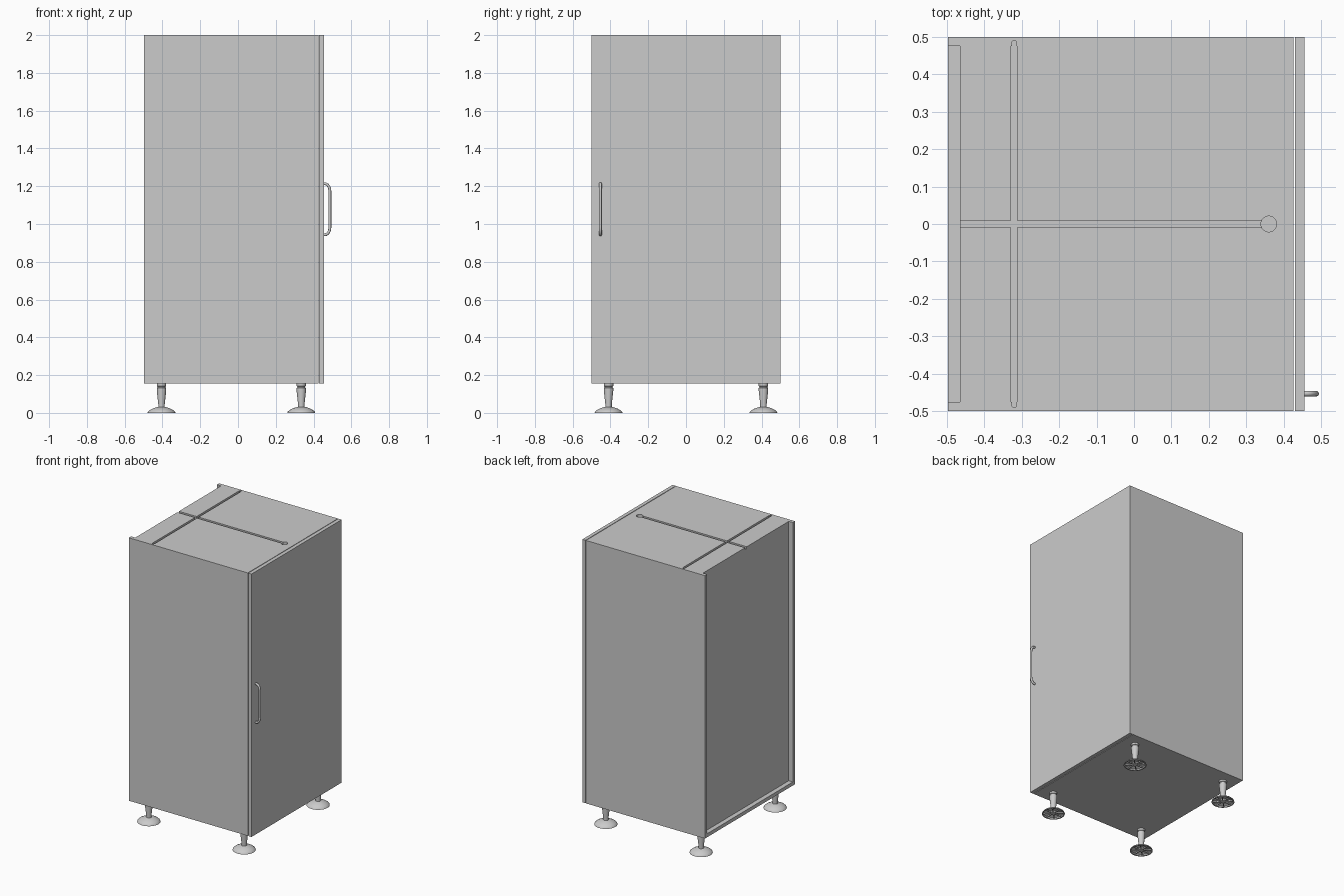
import bpy, bmesh, math
from mathutils import Matrix, Vector

if "Cube" in bpy.data.objects:
    bpy.data.objects.remove(bpy.data.objects["Cube"])


def finish(name, bm, smooth=False):
    bmesh.ops.recalc_face_normals(bm, faces=bm.faces)
    me = bpy.data.meshes.new(name)
    bm.to_mesh(me)
    bm.free()
    ob = bpy.data.objects.new(name, me)
    bpy.context.collection.objects.link(ob)
    if smooth:
        bpy.ops.object.select_all(action='DESELECT')
        ob.select_set(True)
        bpy.context.view_layer.objects.active = ob
        bpy.ops.object.shade_smooth_by_angle(angle=math.radians(35))
    return ob


def add_box(bm, lo, hi, rot=None):
    lo, hi = Vector(lo), Vector(hi)
    m = Matrix.Translation((lo + hi) / 2) @ Matrix.Diagonal((*(hi - lo), 1))
    bmesh.ops.create_cube(bm, size=1, matrix=(rot @ m) if rot else m)


def box(name, lo, hi):
    bm = bmesh.new()
    add_box(bm, lo, hi)
    return finish(name, bm)


def cylinder(name, r, x, y, z0, z1, seg=32):
    bm = bmesh.new()
    bmesh.ops.create_cone(bm, cap_ends=True, segments=seg, radius1=r, radius2=r, depth=z1 - z0,
                          matrix=Matrix.Translation((x, y, (z0 + z1) / 2)))
    return finish(name, bm)


def cut(ob, cutters):
    for c in cutters:
        c.hide_render = True
        c.hide_set(True)
        m = ob.modifiers.new("cut", 'BOOLEAN')
        m.operation, m.solver, m.object = 'DIFFERENCE', 'EXACT', c


T = 0.025                      # panel thickness
BACK, FRONT = -0.497, 0.426    # carcass depth range
REC = -0.465                   # recessed back panel face
Z0, Z1 = 0.155, 2.0

# Carcass panels
box("bottom_panel", (BACK, -0.5, Z0), (FRONT, 0.5, Z0 + T))
top = box("top_panel", (REC, -0.5 + T, Z1 - T), (FRONT, 0.5 - T, Z1))
box("back_panel", (REC, -0.5 + T, Z0 + T), (REC + 0.015, 0.5 - T, Z1 - T))
sides = {s: box(n, (BACK, min(s * 0.5, s * (0.5 - T)), Z0 + T),
                (FRONT, max(s * 0.5, s * (0.5 - T)), Z1))
         for s, n in ((-1, "left_side_panel"), (1, "right_side_panel"))}

# Cable channels recessed in the top
D = 0.014
cross = box("cross_channel_cutter", (-0.328, -0.6, Z1 - D), (-0.312, 0.6, Z1 + 0.05))
long = box("long_channel_cutter", (-0.6, -0.009, Z1 - D), (0.36, 0.009, Z1 + 0.05))
hole = cylinder("cable_hole_cutter", 0.021, 0.36, 0, Z1 - 0.019, Z1 + 0.05)
cut(top, [cross, long, hole])
for s, panel in sides.items():
    y0, y1 = sorted((s * 0.46, s * 0.484))
    slot = box("side_slot_cutter", (-0.326, y0, Z1 - D), (-0.314, y1, Z1 + 0.05))
    tip = cylinder("slot_tip_cutter", 0.006, -0.32, s * 0.484, Z1 - D, Z1 + 0.05, 20)
    cut(panel, [slot, tip])

# Door
box("door", (0.43, -0.5, Z0), (0.455, 0.5, Z1))

# Bow handle on the door
cu = bpy.data.curves.new("handle_path", 'CURVE')
cu.dimensions = '3D'
cu.bevel_depth, cu.bevel_resolution, cu.use_fill_caps = 0.0075, 4, True
pts = [(0.453, 0.943)]
for i in range(9):
    a = -math.pi / 2 + i / 8 * math.pi / 2
    pts.append((0.460 + 0.0265 * math.cos(a), 0.983 + 0.04 * math.sin(a)))
pts += [(x, 2.156 - z) for x, z in reversed(pts)]
sp = cu.splines.new('POLY')
sp.points.add(len(pts) - 1)
for p, (x, z) in zip(sp.points, pts):
    p.co = (x, -0.453, z, 1)
tmp = bpy.data.objects.new("handle_path", cu)
bpy.context.collection.objects.link(tmp)
bm = bmesh.new()
bm.from_mesh(tmp.to_mesh())
tmp.to_mesh_clear()
bpy.data.objects.remove(tmp)
finish("door_handle", bm, True)

# Adjustable feet: lathed stem and dished pad with ribs underneath
profile = [(0, 0.158), (0.025, 0.158), (0.025, 0.142), (0.021, 0.140), (0.021, 0.134),
           (0.025, 0.132), (0.025, 0.118), (0.017, 0.045), (0.017, 0.032), (0.026, 0.030),
           (0.045, 0.024), (0.062, 0.015), (0.072, 0.006), (0.074, 0.0), (0.066, 0.0),
           (0.062, 0.008), (0.045, 0.016), (0, 0.018)]


def foot(name, x, y):
    bm = bmesh.new()
    vs = [bm.verts.new((r, 0, z)) for r, z in profile]
    es = [bm.edges.new(e) for e in zip(vs, vs[1:])]
    bmesh.ops.spin(bm, geom=vs + es, axis=(0, 0, 1), cent=(0, 0, 0),
                   angle=math.tau, steps=32)
    bmesh.ops.remove_doubles(bm, verts=bm.verts, dist=1e-5)
    for i in range(8):
        add_box(bm, (0.012, -0.003, 0.002), (0.065, 0.003, 0.016 if i < 0 else 0.010),
                Matrix.Rotation(i * math.tau / 8, 4, 'Z'))
    bmesh.ops.create_cone(bm, cap_ends=True, segments=24, radius1=0.018, radius2=0.018,
                          depth=0.02, matrix=Matrix.Translation((0, 0, 0.012)))
    ob = finish(name, bm, True)
    ob.location = (x, y, 0)


for nx, x in (("back", -0.405), ("door", 0.335)):
    for ny, y in (("left", -0.41), ("right", 0.41)):
        foot(f"{nx}_{ny}_foot", x, y)
